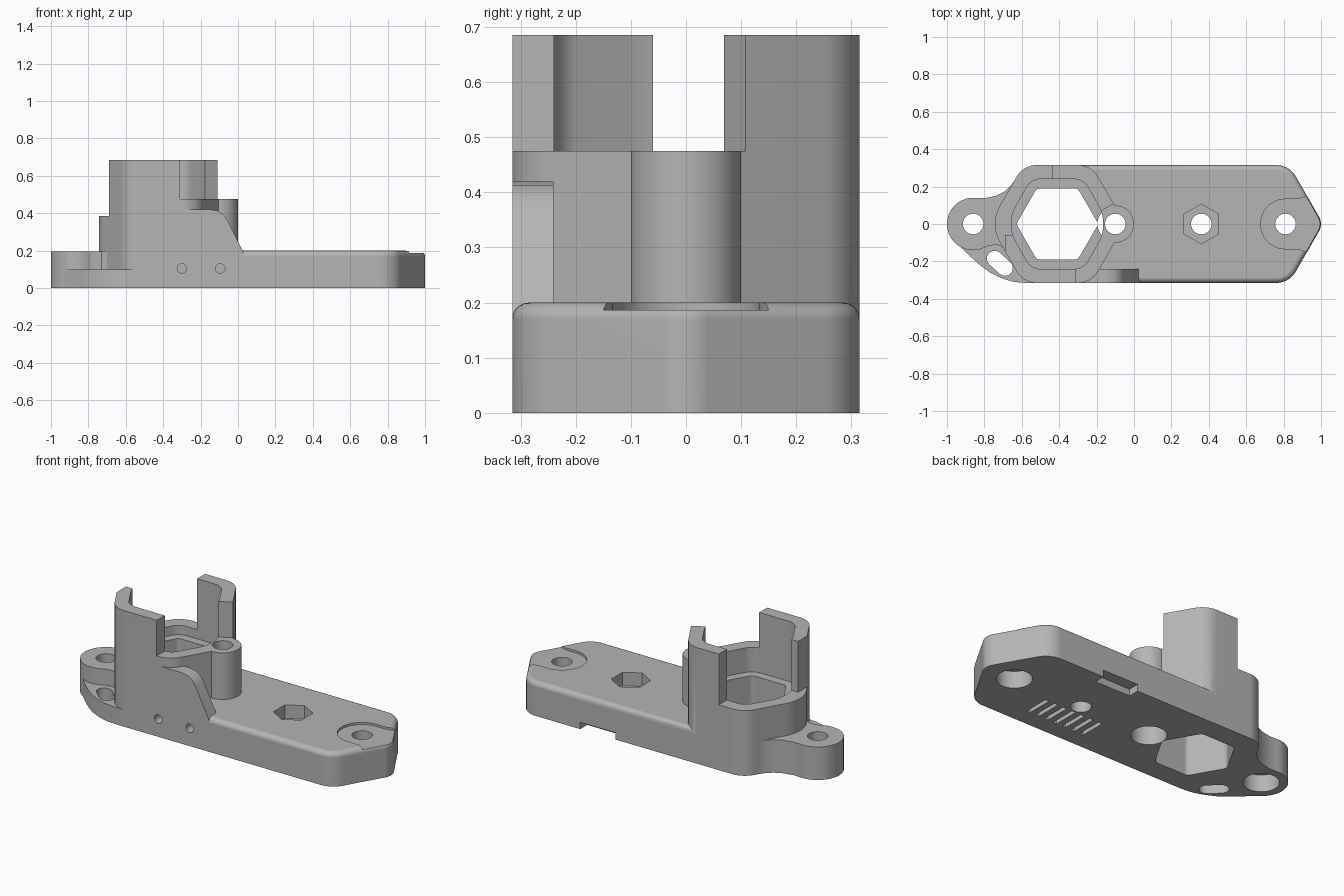
import bpy, bmesh, math
from mathutils import Vector

cube = bpy.data.objects.get("Cube")
if cube:
    bpy.data.objects.remove(cube, do_unlink=True)

grey = bpy.data.materials.new("light grey plastic")
grey.use_nodes = True
grey.diffuse_color = (0.46, 0.46, 0.46, 1)
grey.node_tree.nodes["Principled BSDF"].inputs["Base Color"].default_value = (0.46, 0.46, 0.46, 1)


def prism(name, pts, low, high, axis="Z", bevel=0):
    """Extrude an outline along z, or an (x, z) outline along y; optionally round the top edge."""
    bm = bmesh.new()
    if axis == "Z":
        verts = [bm.verts.new((a, b, low)) for a, b in pts]
    else:
        verts = [bm.verts.new((a, low, b)) for a, b in pts]
    face = bm.faces.new(verts)
    out = bmesh.ops.extrude_face_region(bm, geom=[face])
    new = [v for v in out["geom"] if isinstance(v, bmesh.types.BMVert)]
    offset = (0, 0, high - low) if axis == "Z" else (0, high - low, 0)
    bmesh.ops.translate(bm, verts=new, vec=offset)
    if bevel:
        rim = [e for e in bm.edges if all(v.co.z > high - 0.001 for v in e.verts)]
        bmesh.ops.bevel(bm, geom=rim, offset=bevel, segments=5, profile=0.5, affect="EDGES")
    bmesh.ops.recalc_face_normals(bm, faces=bm.faces)
    mesh = bpy.data.meshes.new(name)
    bm.to_mesh(mesh)
    bm.free()
    mesh.materials.append(grey)
    ob = bpy.data.objects.new(name, mesh)
    bpy.context.collection.objects.link(ob)
    return ob


def rounded(corners, steps=7):
    """Outline from (x, y, radius) corners with true arcs."""
    pts = []
    for i, (x, y, r) in enumerate(corners):
        p = Vector((x, y))
        a = (Vector(corners[i - 1][:2]) - p).normalized()
        b = (Vector(corners[(i + 1) % len(corners)][:2]) - p).normalized()
        if r == 0:
            pts.append(p)
            continue
        half = a.angle(b) / 2
        centre = p + (a + b).normalized() * (r / math.sin(half))
        start = p + a * (r / math.tan(half)) - centre
        end = p + b * (r / math.tan(half)) - centre
        for k in range(steps + 1):
            t = k / steps
            pts.append(centre + start.lerp(end, t).normalized() * r)
    return pts


def circle(x, y, r, n=40):
    return [(x + r * math.cos(math.tau * k / n), y + r * math.sin(math.tau * k / n)) for k in range(n)]


def hexagon(x, apothem, tip_r, side_r):
    big = apothem / math.cos(math.pi / 6)
    return rounded([(x + big * math.cos(k * math.pi / 3), big * math.sin(k * math.pi / 3),
                     tip_r if k % 3 == 0 else side_r) for k in range(6)])


def box(x0, x1, y0, y1):
    return [(x0, y0), (x1, y0), (x1, y1), (x0, y1)]


def capsule(a, b, r, n=12):
    a, b = Vector(a), Vector(b)
    ang = math.atan2(b.y - a.y, b.x - a.x)
    pts = []
    for c, base in ((b, ang - math.pi / 2), (a, ang + math.pi / 2)):
        pts += [(c.x + r * math.cos(base + math.pi * k / n), c.y + r * math.sin(base + math.pi * k / n))
                for k in range(n + 1)]
    return pts


def merge(target, tool, op):
    mod = target.modifiers.new("merge", "BOOLEAN")
    mod.operation, mod.solver, mod.object = op, "EXACT", tool
    bpy.context.view_layer.update()
    with bpy.context.temp_override(object=target, active_object=target, selected_objects=[target]):
        bpy.ops.object.modifier_apply(modifier=mod.name)
    bpy.data.objects.remove(tool, do_unlink=True)


W = 0.315        # half width
TX = -0.41       # tower centre
LUG, BOSS, NUT, END = -0.86, -0.1, 0.36, 0.81   # screw positions along x

# Long plate with a pointed end and rounded top edge
body = prism("bracket_body", rounded([(-0.45, -W, 0), (0.83, -W, 0.12), (1.012, 0, 0.08),
                                      (0.83, W, 0.12), (-0.45, W, 0)]), 0, 0.2, bevel=0.03)

# Hexagonal tower, trimmed to two tall wall pieces above stepped rims
tower = prism("tower", hexagon(TX, W, 0.19, 0.12), 0, 0.685)
trims = [(box(-0.9, -0.69, -0.5, 0.5), 0.385),
         (box(-0.9, -0.435, -0.06, 0.5), 0.385),
         ([(-0.31, -0.4), (0.2, -0.4), (0.2, 0.286), (-0.31, -0.008)], 0.475)]
for outline, z in trims:
    merge(tower, prism("trim", outline, z, 0.8), "DIFFERENCE")

# Screw boss, gusset, end lug and low ear
gusset = [(-0.5, 0.1), (0.03, 0.1), (0.03, 0.19), (-0.055, 0.36), (-0.075, 0.39),
          (-0.105, 0.412), (-0.15, 0.42), (-0.5, 0.42)]
neck = [(LUG, -0.1), (-0.79, -0.118), (-0.73, -0.11), (-0.66, -0.15), (-0.5, -0.15), (-0.5, 0.25),
        (-0.62, 0.26), (-0.655, 0.21), (-0.69, 0.175), (-0.74, 0.15), (-0.8, 0.138), (LUG, 0.139)]
ear = [(-0.94, -0.11), (-0.89, -0.16), (-0.83, -0.215), (-0.77, -0.26), (-0.7, -0.293),
       (-0.64, -0.31), (-0.58, -W), (-0.5, -W), (-0.5, -0.05), (LUG, 0)]
parts = [tower,
         prism("screw_boss", circle(BOSS, 0, 0.1), 0.1, 0.475),
         prism("gusset", gusset, -W, -0.24, axis="Y"),
         prism("end_lug", circle(LUG, 0, 0.14, 48), 0, 0.195),
         prism("lug_neck", neck, 0, 0.195),
         prism("low_ear", ear, 0, 0.1)]
for part in parts:
    merge(body, part, "UNION")

# Tower bore and its wider upper seat
cuts = [(hexagon(TX, 0.24, 0.2, 0.08), 0.33, 0.8),
        (hexagon(TX, 0.19, 0.03, 0.03), -0.1, 0.5)]
# Screw holes with wide bores from below
for x, bore in ((LUG, 0.1), (BOSS, 0.35), (END, 0.1)):
    cuts += [(circle(x, 0, 0.055), -0.1, 0.6), (circle(x, 0, 0.095), -0.1, bore)]
# Nut pocket with a through hole
nut = [(NUT + 0.106 * math.sin(k * math.pi / 3), 0.106 * math.cos(k * math.pi / 3)) for k in range(6)]
cuts += [(nut, 0.12, 0.3), (circle(NUT, 0, 0.055), -0.1, 0.3)]
# Shallow end seat, oval ear slot, rear bottom notch
seat = [(END + 0.133 * math.cos(a), 0.133 * math.sin(a))
        for a in [math.pi / 2 + math.pi * k / 24 for k in range(25)]]
seat += [(0.88, -0.133), (0.92, -0.15), (0.95, -0.2), (1.1, -0.2),
         (1.1, 0.2), (0.95, 0.2), (0.92, 0.15), (0.88, 0.133)]
cuts += [(seat, 0.187, 0.3),
         (capsule((-0.745, -0.185), (-0.69, -0.235), 0.042), -0.1, 0.15),
         (box(0.24, 0.47, 0.25, 0.4), -0.1, 0.04)]
# Vent grooves underneath
for k in range(7):
    x = 0.355 + (k - 3) * 0.06
    cuts.append((box(x - 0.012, x + 0.012, -0.215, -0.062), -0.1, 0.04))
for outline, low, high in cuts:
    merge(body, prism("cutter", outline, low, high), "DIFFERENCE")

# Small pin holes in the front face
for x in (-0.3, -0.095):
    merge(body, prism("pin_cutter", circle(x, 0.105, 0.025, 20), -0.4, -0.24, axis="Y"), "DIFFERENCE")

bpy.ops.object.select_all(action="DESELECT")
body.select_set(True)
bpy.context.view_layer.objects.active = body
bpy.ops.object.shade_smooth_by_angle(angle=math.radians(30))
body.modifiers.new("even_shading", "WEIGHTED_NORMAL").keep_sharp = True
